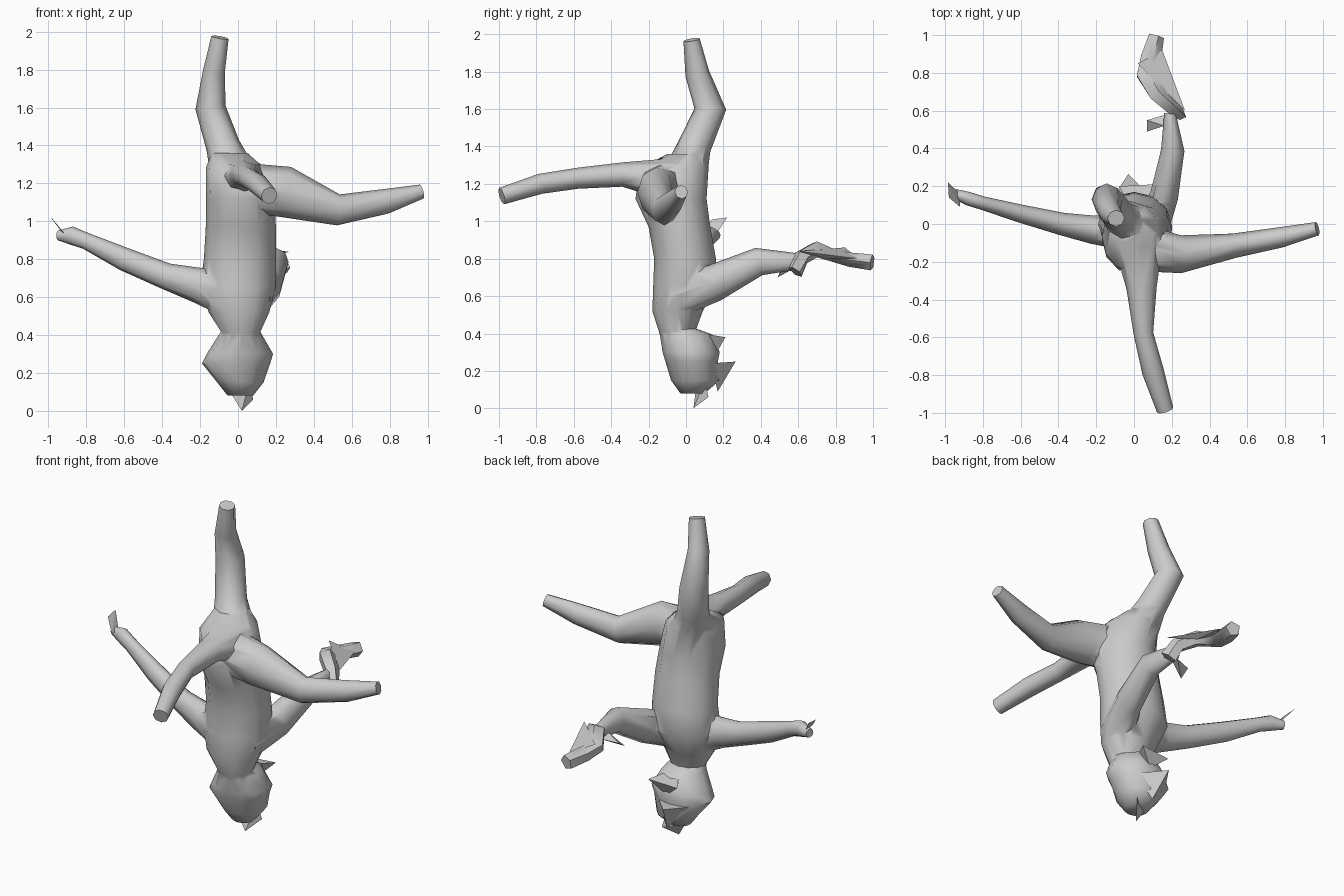
import bpy, bmesh
from mathutils import Vector


def finish(name, bm):
    bmesh.ops.recalc_face_normals(bm, faces=bm.faces)
    me = bpy.data.meshes.new(name)
    bm.to_mesh(me)
    bm.free()
    ob = bpy.data.objects.new(name, me)
    bpy.context.collection.objects.link(ob)
    return ob


def skin(bm, rings):
    n = len(rings[0])
    vs = [[bm.verts.new(p) for p in r] for r in rings]
    for a, b in zip(vs, vs[1:]):
        for i in range(n):
            j = (i + 1) % n
            bm.faces.new((a[i], a[j], b[j], b[i]))
    bm.faces.new(vs[0])
    bm.faces.new(vs[-1])


def circle(n):
    from math import cos, sin, pi
    return [(cos(2 * pi * i / n), sin(2 * pi * i / n)) for i in range(n)]


def stack(name, sections, n=12):
    """Horizontal sections: z, xmin, xmax, ymin, ymax."""
    bm = bmesh.new()
    skin(bm, [[Vector(((x0 + x1) / 2 + c * (x1 - x0) / 2,
                       (y0 + y1) / 2 + s * (y1 - y0) / 2, z)) for c, s in circle(n)]
              for z, x0, x1, y0, y1 in sections])
    return finish(name, bm)


def limb(name, path, n=8, ref=(0, 0, 1)):
    """Path points: x, y, z, sideways radius, other radius."""
    bm = bmesh.new()
    pts = [Vector(p[:3]) for p in path]
    rings = []
    for i, p in enumerate(pts):
        t = (pts[min(i + 1, len(pts) - 1)] - pts[max(i - 1, 0)]).normalized()
        side = t.cross(Vector(ref)).normalized()
        up = side.cross(t)
        rings.append([p + side * c * path[i][3] + up * s * path[i][4] for c, s in circle(n)])
    skin(bm, rings)
    return finish(name, bm)


def shard(name, pts):
    """Thin flap from a few corner points."""
    bm = bmesh.new()
    v = [bm.verts.new(p) for p in pts]
    if len(v) == 4:
        for i in range(4):
            bm.faces.new([v[j] for j in range(4) if j != i])
    else:
        bm.faces.new(v)
    return finish(name, bm)


# Upside-down torso, from pelvis down to neck
body = stack("body", [
    (1.36, -0.14, 0.05, -0.10, 0.10), (1.28, -0.17, 0.14, -0.25, 0.12),
    (1.12, -0.17, 0.19, -0.27, 0.11), (0.97, -0.17, 0.20, -0.20, 0.13),
    (0.80, -0.18, 0.20, -0.17, 0.16), (0.66, -0.20, 0.20, -0.175, 0.17),
    (0.52, -0.155, 0.165, -0.18, 0.09), (0.41, -0.085, 0.115, -0.145, 0.05),
    (0.33, -0.09, 0.12, -0.12, 0.06)])

# Head with open jaw
head = stack("head", [
    (0.43, -0.08, 0.11, -0.14, 0.045), (0.395, -0.105, 0.13, -0.14, 0.14),
    (0.30, -0.165, 0.185, -0.125, 0.18), (0.25, -0.19, 0.17, -0.11, 0.17),
    (0.15, -0.11, 0.135, -0.08, 0.18), (0.08, -0.055, 0.08, -0.03, 0.10)])

# Legs: one up, one sideways, one forward
legs = [
    limb("upper_leg", [(-0.01, -0.02, 1.20, 0.13, 0.13), (-0.08, 0.045, 1.40, 0.09, 0.09),
                       (-0.145, 0.13, 1.60, 0.08, 0.085), (-0.127, 0.06, 1.79, 0.058, 0.065),
                       (-0.095, 0.03, 1.97, 0.046, 0.044)], ref=(0, 1, 0)),
    limb("side_leg", [(0.0, -0.12, 1.18, 0.13, 0.13), (0.25, -0.16, 1.155, 0.10, 0.135),
                      (0.53, -0.115, 1.06, 0.065, 0.082), (0.78, -0.07, 1.105, 0.054, 0.066),
                      (0.97, -0.025, 1.157, 0.036, 0.038)]),
    limb("front_leg", [(0.02, -0.06, 1.22, 0.14, 0.12), (0.04, -0.34, 1.25, 0.08, 0.065),
                       (0.05, -0.58, 1.23, 0.052, 0.056), (0.10, -0.78, 1.20, 0.058, 0.054),
                       (0.165, -0.985, 1.135, 0.045, 0.046)])]

# Arms: one sideways, one backward
arms = [
    limb("side_arm", [(-0.04, -0.04, 0.62, 0.10, 0.13), (-0.22, -0.03, 0.665, 0.075, 0.092),
                      (-0.38, 0.0, 0.71, 0.06, 0.07), (-0.60, 0.055, 0.80, 0.048, 0.062),
                      (-0.80, 0.11, 0.895, 0.036, 0.044), (-0.88, 0.135, 0.925, 0.036, 0.048),
                      (-0.95, 0.16, 0.925, 0.026, 0.026)]),
    limb("back_arm", [(0.08, -0.04, 0.60, 0.10, 0.11), (0.16, 0.15, 0.67, 0.075, 0.10),
                      (0.205, 0.39, 0.785, 0.062, 0.075), (0.19, 0.59, 0.785, 0.03, 0.045)])]

# Merge everything into one skin
for part in [head] + legs + arms:
    m = body.modifiers.new("merge", 'BOOLEAN')
    m.operation = 'UNION'
    m.solver = 'EXACT'
    m.object = part
    bpy.context.view_layer.objects.active = body
    bpy.ops.object.modifier_apply(modifier=m.name)
    bpy.data.objects.remove(part)

# Crumpled back forearm and hand
forearm = limb("twisted_forearm", [
    (0.24, 0.585, 0.73, 0.03, 0.05), (0.20, 0.62, 0.81, 0.045, 0.045),
    (0.12, 0.69, 0.85, 0.05, 0.045), (0.06, 0.79, 0.815, 0.055, 0.035),
    (0.085, 0.88, 0.795, 0.06, 0.04), (0.115, 0.995, 0.78, 0.045, 0.045)], n=5)
shard("forearm_fold", [(0.27, 0.60, 0.84), (0.17, 0.75, 0.80), (0.15, 0.92, 0.80), (0.02, 0.85, 0.86)])
shard("elbow_flap", [(0.07, 0.55, 0.74), (0.07, 0.49, 0.70), (0.16, 0.52, 0.77), (0.17, 0.58, 0.75)])

# Side hand thumb
shard("thumb", [(-0.985, 0.22, 1.02), (-0.98, 0.14, 1.01), (-0.92, 0.09, 0.94), (-0.92, 0.16, 0.93)])

# Face: chin, nose and hair tuft
shard("chin", [(-0.08, 0.20, 0.37), (0.11, 0.21, 0.38), (0.02, 0.03, 0.41), (0.02, 0.16, 0.29)])
shard("nose", [(-0.03, 0.265, 0.25), (-0.12, 0.13, 0.24), (0.10, 0.13, 0.24), (0.01, 0.17, 0.09)])
shard("hair_tuft", [(0.02, 0.04, 0.0), (0.08, 0.12, 0.06), (-0.03, 0.05, 0.08), (0.06, 0.10, 0.15)])

# Soft shading
for ob in (body, forearm):
    bpy.ops.object.select_all(action='DESELECT')
    ob.select_set(True)
    bpy.context.view_layer.objects.active = ob
    bpy.ops.object.shade_smooth_by_angle(angle=1.0)
